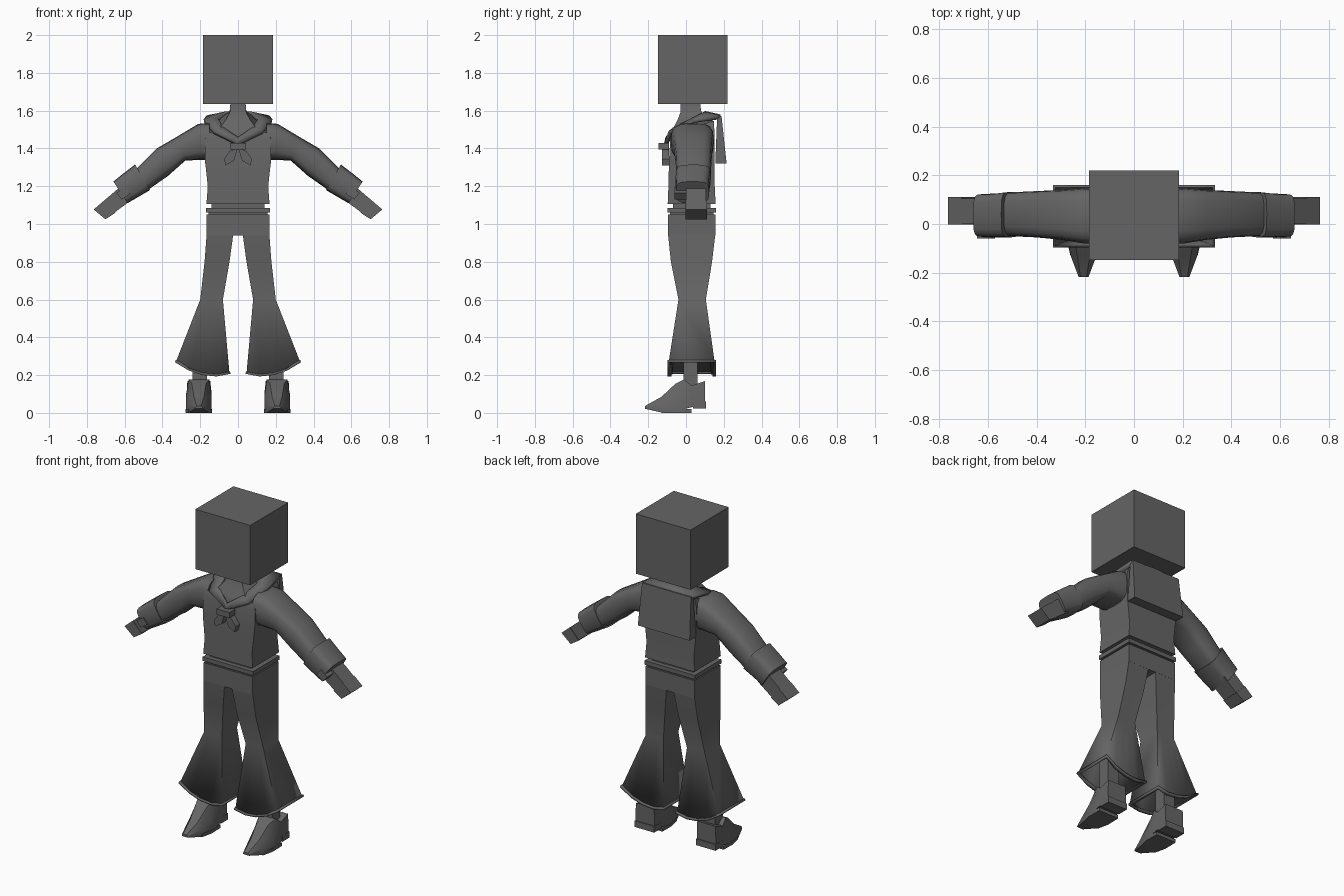
import bpy, bmesh, math

cube = bpy.data.objects.get("Cube")
if cube:
    bpy.data.objects.remove(cube, do_unlink=True)

GREY = (0.13, 0.13, 0.13, 1)
mat = bpy.data.materials.new("dark grey")
mat.use_nodes = True
mat.diffuse_color = GREY
mat.node_tree.nodes["Principled BSDF"].inputs["Base Color"].default_value = GREY


def finish(name, bm, mirror=False, wall=0, smooth=32):
    bmesh.ops.recalc_face_normals(bm, faces=bm.faces)
    mesh = bpy.data.meshes.new(name)
    bm.to_mesh(mesh)
    bm.free()
    ob = bpy.data.objects.new(name, mesh)
    bpy.context.collection.objects.link(ob)
    mesh.materials.append(mat)
    if wall:
        mod = ob.modifiers.new("wall", "SOLIDIFY")
        mod.thickness = abs(wall)
        mod.offset = -1 if wall > 0 else 0
    if mirror:
        ob.modifiers.new("mirror", "MIRROR")
    bpy.ops.object.select_all(action="DESELECT")
    ob.select_set(True)
    bpy.context.view_layer.objects.active = ob
    bpy.ops.object.shade_smooth_by_angle(angle=math.radians(smooth))
    return ob


def loft(name, rings, caps=(True, True), closed=True, **options):
    """Skin a list of equal-length rings."""
    bm = bmesh.new()
    rows = [[bm.verts.new(p) for p in ring] for ring in rings]
    n = len(rows[0])
    for a, b in zip(rows, rows[1:]):
        for i in range(n if closed else n - 1):
            j = (i + 1) % n
            bm.faces.new((a[i], a[j], b[j], b[i]))
    if closed and caps[0]:
        bm.faces.new(rows[0])
    if closed and caps[1]:
        bm.faces.new(rows[-1])
    return finish(name, bm, **options)


def rect(x0, x1, y0, y1, z_front, z_back=None):
    zb = z_front if z_back is None else z_back
    return [(x0, y0, z_front), (x1, y0, z_front), (x1, y1, zb), (x0, y1, zb)]


def box(name, x0, x1, y0, y1, z0, z1, **options):
    return loft(name, [rect(x0, x1, y0, y1, z0), rect(x0, x1, y0, y1, z1)], **options)


def limb_ring(top, bottom, y0, y1, sides=16, power=0.6):
    """Rounded ring spanning a top and bottom point in the side plane."""
    ring = []
    for i in range(sides):
        a = math.tau * i / sides
        u, v = [math.copysign(abs(t) ** power, t) for t in (math.cos(a), math.sin(a))]
        s = (1 + v) / 2
        ring.append((bottom[0] + (top[0] - bottom[0]) * s,
                     (y0 + y1) / 2 + u * (y1 - y0) / 2,
                     bottom[1] + (top[1] - bottom[1]) * s))
    return ring


def slab_ring(top, bottom, y0, y1):
    return [(*p[:1], y, p[1]) for p, y in ((top, y0), (top, y1), (bottom, y1), (bottom, y0))]


# Head and neck
box("head", -.185, .185, -.147, .22, 1.635, 2)
loft("neck", [rect(-w, w, y0, y1, zf, zb) for w, y0, y1, zf, zb in (
    (.11, -.075, .11, 1.49, 1.56), (.065, -.045, .09, 1.55, 1.58),
    (.044, -.03, .08, 1.59, 1.6), (.04, -.03, .075, 1.64, 1.64))])

# Blouse body
loft("blouse", [rect(-w, w, y0, y1, zf, zb) for w, y0, y1, zf, zb in (
    (.167, -.097, .157, 1.105, 1.105), (.16, -.093, .152, 1.2, 1.2),
    (.175, -.09, .152, 1.34, 1.34), (.175, -.083, .15, 1.45, 1.5),
    (.16, -.075, .147, 1.48, 1.545), (.09, -.06, .11, 1.5, 1.565))])

# Sleeves, cuffs and hands
loft("sleeves", [limb_ring(*r) for r in (
    ((.15, 1.535), (.15, 1.34), -.08, .148), ((.21, 1.53), (.2, 1.34), -.08, .148),
    ((.31, 1.47), (.28, 1.335), -.065, .14), ((.43, 1.4), (.37, 1.255), -.055, .135),
    ((.54, 1.29), (.47, 1.185), -.05, .13))], mirror=True, smooth=45)
loft("cuffs", [limb_ring(*r, power=.5) for r in (
    ((.545, 1.315), (.465, 1.18), -.055, .132), ((.61, 1.265), (.525, 1.145), -.055, .125),
    ((.66, 1.225), (.585, 1.11), -.053, .123))], mirror=True, smooth=45)
loft("palms", [slab_ring(*r) for r in (
    ((.62, 1.2), (.56, 1.13), 0, .105), ((.71, 1.123), (.65, 1.063), 0, .105))], mirror=True)
loft("fingers", [slab_ring(*r) for r in (
    ((.708, 1.125), (.648, 1.06), -.003, .11), ((.764, 1.077), (.702, 1.025), -.003, .11))],
    mirror=True)
loft("thumbs", [slab_ring(*r) for r in (
    ((.6, 1.195), (.57, 1.16), -.06, .01), ((.645, 1.165), (.615, 1.13), -.06, .01))],
    mirror=True)

# Sailor collar: inner edge, then outer edge, from back centre to front tip
loft("collar", [
    [(0, .1, 1.588), (.07, .095, 1.585), (.105, .03, 1.55), (.075, -.06, 1.505), (0, -.1, 1.455)],
    [(0, .182, 1.57), (.165, .18, 1.565), (.18, .04, 1.545), (.13, -.085, 1.485), (0, -.108, 1.42)],
], closed=False, mirror=True, wall=-.02)
loft("collar_back_flap", [rect(-.175, .175, .155, .215, 1.32),
                          rect(-.165, .165, .165, .188, 1.572)])

# Neckerchief
box("scarf_knot", -.043, .043, -.145, -.09, 1.395, 1.43)
TAIL = [(0, 1.405), (.045, 1.385), (.074, 1.345), (.066, 1.31), (.022, 1.335)]
loft("scarf_tails", [[(x, y, z) for x, z in TAIL] for y in (-.128, -.09)], mirror=True)

# Waist, belt and hips
box("waist", -.14, .14, -.07, .13, 1.04, 1.12)
box("belt", -.17, .17, -.098, .158, 1.06, 1.085)
box("belt_groove", -.155, .155, -.085, .145, 1.04, 1.065)
box("hips", -.166, .166, -.095, .155, .94, 1.05)


# Flared trouser legs with a curved hem
def leg_ring(x0, x1, y0, y1, heights):
    xs = [x0 + (x1 - x0) * i / 4 for i in range(5)]
    front = [(x, y0, z) for x, z in zip(xs, heights)]
    return front + [(x, y1, z) for x, y, z in reversed(front)]


HEM = [.207, .193, .2, .224, .268]
loft("trouser_legs", [leg_ring(*r) for r in (
    (.025, .166, -.095, .155, [.945] * 5), (.045, .177, -.08, .138, [.8] * 5),
    (.08, .2, -.04, .105, [.6] * 5), (.046, .325, -.09, .15, [z + .012 for z in HEM]))],
    caps=(True, False), wall=.018, mirror=True)
loft("hem_trim", [leg_ring(*r) for r in (
    (.042, .331, -.097, .16, [z + .012 for z in HEM]), (.04, .333, -.097, .16, HEM))],
    caps=(False, False), wall=.02, mirror=True)

# Ankles and pointed heeled shoes
box("ankles", .165, .24, -.012, .062, .1, .4, mirror=True)


def shoe_ring(y, w, z0, z1, top):
    c, mid = .207, z0 + (z1 - z0) * .5
    return [(c + s, y, z) for s, z in (
        (-w, z0), (w, z0), (w, mid), (w * top, z1), (-w * top, z1), (-w, mid))]


loft("shoes", [shoe_ring(*r) for r in (
    (.1, .064, .04, .168, .95), (.03, .066, .03, .145, .95), (-.01, .068, .02, .177, .8),
    (-.055, .068, .006, .155, .55), (-.13, .053, .002, .085, .5),
    (-.218, .02, .022, .036, .6))], mirror=True)
box("shoe_heels", .141, .273, .037, .106, .022, .06, mirror=True)
loft("shoe_soles", [[(.207 + s * w, y, z) for s, w, y in (
    (-1, .068, .03), (1, .068, .03), (1, .07, -.06), (1, .054, -.13),
    (-1, .054, -.13), (-1, .07, -.06))] for z in (0, .02)], mirror=True)
